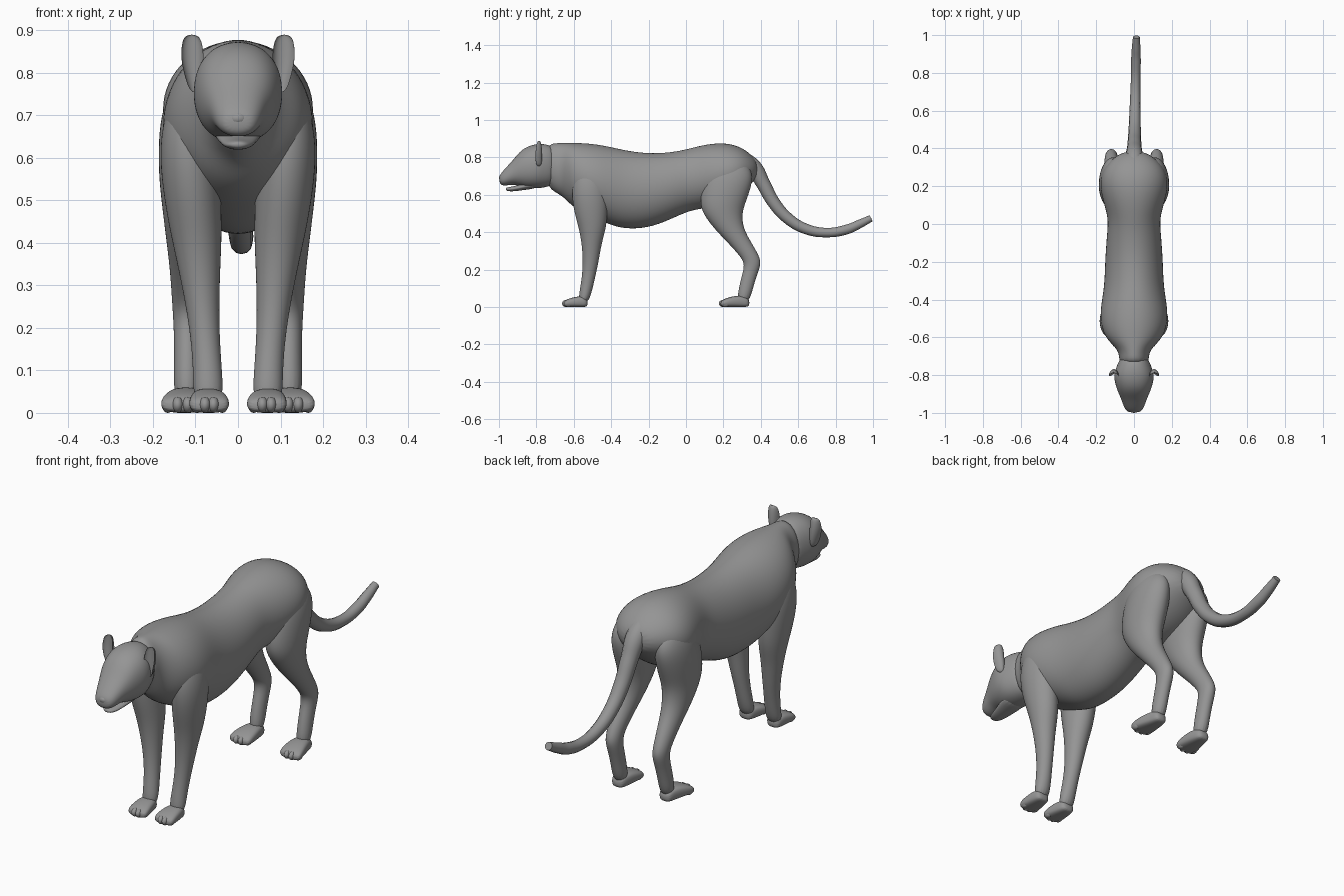
import bpy
import bmesh
import math
from mathutils import Matrix

default_cube = bpy.data.objects.get("Cube")
if default_cube:
    bpy.data.objects.remove(default_cube, do_unlink=True)

SIDES = 16
# Subdivision pulls a ring inward; this keeps the intended radius
SWELL = 3 / (2 + math.cos(2 * math.pi / SIDES))

# Single coat colour
coat = bpy.data.materials.new("grey coat")
coat.use_nodes = True
COAT_COLOUR = (0.3, 0.3, 0.3, 1)
coat.diffuse_color = COAT_COLOUR
shader = next(n for n in coat.node_tree.nodes if n.type == "BSDF_PRINCIPLED")
shader.inputs["Base Color"].default_value = COAT_COLOUR
shader.inputs["Roughness"].default_value = 0.8


def add_object(name, mesh):
    """Link a mesh with smooth shading and the coat material."""
    for polygon in mesh.polygons:
        polygon.use_smooth = True
    mesh.materials.clear()
    mesh.materials.append(coat)
    obj = bpy.data.objects.new(name, mesh)
    bpy.context.scene.collection.objects.link(obj)
    return obj


def finish(name, bm):
    bmesh.ops.recalc_face_normals(bm, faces=bm.faces)
    mesh = bpy.data.meshes.new(name)
    bm.to_mesh(mesh)
    bm.free()
    return add_object(name, mesh)


def signed_power(value, power):
    return math.copysign(abs(value) ** power, value)


def loft(name, axis, rings, side=1, power=1.0, hollow=False):
    """Skin rings of (position, low, high, x_min, x_max) along Y or Z."""
    bm = bmesh.new()
    loops = []
    for position, low, high, x_min, x_max in rings:
        loop = []
        for i in range(SIDES):
            angle = 2 * math.pi * i / SIDES
            c = signed_power(math.cos(angle), power)
            s = signed_power(math.sin(angle), power)
            if hollow:  # crescent section, open to the front
                s = 2 * s - 1 if s > 0 else -1 - 1.2 * s
            x = side * ((x_min + x_max) / 2 + SWELL * c * (x_max - x_min) / 2)
            a = (low + high) / 2 + SWELL * s * (high - low) / 2
            loop.append(bm.verts.new((x, position, a) if axis == "Y" else (x, a, position)))
        loops.append(loop)
    for first, second in zip(loops, loops[1:]):
        for i in range(SIDES):
            j = (i + 1) % SIDES
            bm.faces.new((first[i], first[j], second[j], second[i]))
    bm.faces.new(loops[0])
    bm.faces.new(loops[-1])
    obj = finish(name, bm)
    subdivision = obj.modifiers.new("Subdivision", "SUBSURF")
    subdivision.levels = subdivision.render_levels = 2
    return obj


def symmetric(rings):
    """Expand (y, z_low, z_high, half_width) into full rings."""
    return [(y, low, high, -half, half) for y, low, high, half in rings]


def ellipsoid(name, centre, radii):
    bm = bmesh.new()
    matrix = Matrix.Translation(centre) @ Matrix.Diagonal((*radii, 1))
    bmesh.ops.create_uvsphere(bm, u_segments=16, v_segments=10, radius=1, matrix=matrix)
    return finish(name, bm)


# Torso from neck to rump
loft("torso", "Y", symmetric([
    (-.75, .645, .872, .08),
    (-.69, .61, .876, .076),
    (-.65, .585, .877, .10),
    (-.61, .54, .877, .145),
    (-.54, .50, .876, .175),
    (-.46, .465, .867, .178),
    (-.38, .43, .85, .165),
    (-.30, .417, .832, .155),
    (-.18, .427, .818, .152),
    (-.05, .485, .83, .142),
    (.03, .52, .85, .135),
    (.12, .53, .872, .163),
    (.21, .55, .878, .182),
    (.29, .60, .858, .165),
    (.35, .66, .815, .11),
    (.385, .70, .77, .05),
]))

# Head with tapering muzzle, lower jaw and nose pad
loft("head", "Y", symmetric([
    (-.69, .66, .85, .065),
    (-.75, .64, .872, .09),
    (-.80, .635, .872, .108),
    (-.85, .637, .858, .098),
    (-.89, .648, .83, .084),
    (-.925, .656, .785, .068),
    (-.96, .65, .748, .056),
    (-.985, .65, .72, .044),
    (-.998, .665, .70, .026),
]), power=.9)
loft("lower_jaw", "Y", symmetric([
    (-.79, .635, .69, .062),
    (-.86, .627, .665, .048),
    (-.92, .618, .645, .036),
    (-.952, .619, .641, .026),
    (-.964, .625, .636, .012),
]))
ellipsoid("nose_pad", (0, -.982, .692), (.024, .018, .017))

EAR = [
    (.75, -.80, -.775, .08, .112),
    (.79, -.81, -.768, .08, .125),
    (.83, -.808, -.768, .08, .134),
    (.865, -.803, -.772, .083, .133),
    (.89, -.795, -.778, .092, .125),
]
FRONT_LEG = [
    (.80, -.56, -.46, .07, .13),
    (.70, -.60, -.43, .06, .176),
    (.60, -.613, -.415, .045, .185),
    (.50, -.595, -.42, .04, .173),
    (.42, -.572, -.428, .038, .158),
    (.34, -.557, -.452, .042, .14),
    (.24, -.55, -.468, .045, .12),
    (.15, -.557, -.488, .042, .108),
    (.08, -.57, -.504, .036, .105),
    (.02, -.575, -.525, .036, .104),
]
HIND_LEG = [
    (.80, .16, .30, .05, .14),
    (.72, .11, .36, .045, .178),
    (.64, .085, .348, .035, .187),
    (.56, .075, .318, .035, .186),
    (.50, .09, .298, .045, .18),
    (.42, .15, .305, .06, .17),
    (.34, .228, .352, .075, .16),
    (.28, .283, .387, .085, .156),
    (.235, .315, .403, .087, .153),
    (.18, .303, .382, .088, .15),
    (.11, .284, .36, .09, .15),
    (.02, .27, .337, .088, .152),
]
FRONT_PAW = [
    (-.525, .003, .04, .045, .098),
    (-.55, 0, .06, .034, .108),
    (-.60, 0, .053, .024, .113),
    (-.635, 0, .042, .02, .115),
    (-.655, .004, .028, .027, .108),
]
HIND_PAW = [
    (.34, .003, .04, .097, .148),
    (.31, 0, .06, .086, .156),
    (.26, 0, .06, .078, .17),
    (.205, 0, .045, .075, .183),
    (.183, .004, .028, .083, .177),
]

# Ears, legs, paws and toes on both sides
for side_name, side in (("left", 1), ("right", -1)):
    loft(side_name + "_ear", "Z", EAR, side, hollow=True)
    limbs = (("front", FRONT_LEG, FRONT_PAW), ("hind", HIND_LEG, HIND_PAW))
    for limb, leg_rings, paw_rings in limbs:
        label = side_name + "_" + limb
        loft(label + "_leg", "Z", leg_rings, side)
        loft(label + "_paw", "Y", paw_rings, side, power=.7)
        toe_y, _, _, inner, outer = paw_rings[-1]
        for i in range(4):
            x = inner + (outer - inner) * (i + .5) / 4
            setback = .012 if i in (0, 3) else 0
            ellipsoid(f"{label}_toe_{i + 1}", (side * x, toe_y + .015 + setback, .019),
                      (.014, .023, .019))

# Tail swept along a curve, then turned into a mesh
TAIL = [
    (.30, .785, .05), (.36, .745, .046), (.41, .665, .038), (.467, .562, .034),
    (.54, .478, .031), (.64, .418, .028), (.755, .398, .025), (.86, .415, .026),
    (.93, .445, .023), (.99, .475, .018),
]
curve = bpy.data.curves.new("tail_path", "CURVE")
curve.dimensions = "3D"
curve.bevel_depth = 1
curve.bevel_resolution = 4
curve.resolution_u = 6
curve.use_fill_caps = True
spline = curve.splines.new("BEZIER")
spline.bezier_points.add(len(TAIL) - 1)
for point, (y, z, radius) in zip(spline.bezier_points, TAIL):
    point.co = (.018 * (y - TAIL[0][0]), y, z)
    point.radius = radius
    point.handle_left_type = point.handle_right_type = "AUTO"
path = bpy.data.objects.new("tail_path", curve)
bpy.context.scene.collection.objects.link(path)
bpy.context.view_layer.update()
evaluated = path.evaluated_get(bpy.context.evaluated_depsgraph_get())
tail_mesh = bpy.data.meshes.new_from_object(evaluated)
bpy.data.objects.remove(path, do_unlink=True)
add_object("tail", tail_mesh)
